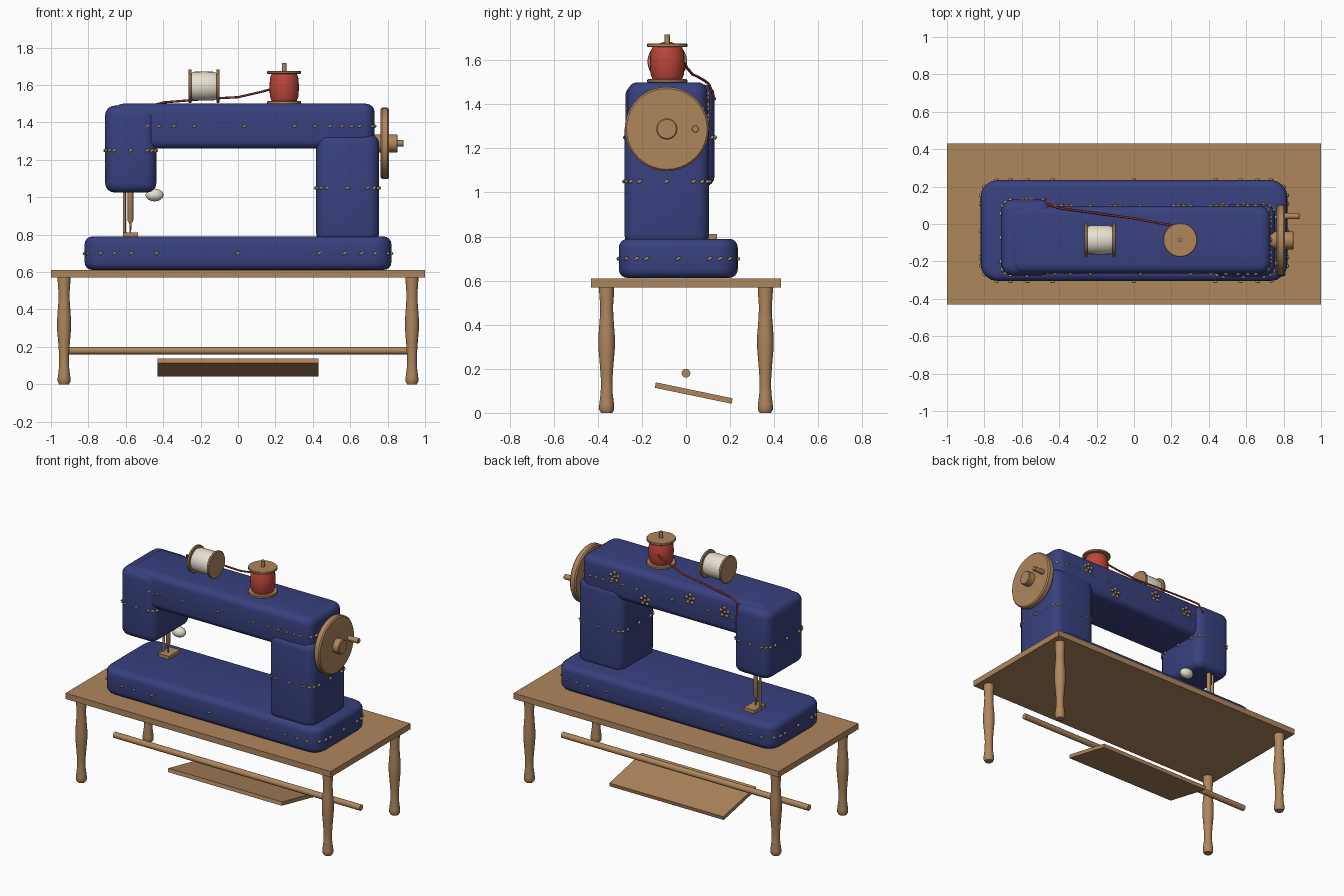
import bpy, bmesh, math
from mathutils import Vector, Matrix
from mathutils.bvhtree import BVHTree

if "Cube" in bpy.data.objects:
    bpy.data.objects.remove(bpy.data.objects["Cube"])


def material(name, r, g, b):
    m = bpy.data.materials.new(name)
    m.diffuse_color = (r, g, b, 1)
    m.use_nodes = True
    m.node_tree.nodes["Principled BSDF"].inputs["Base Color"].default_value = m.diffuse_color
    return m


WOOD = material("wood", 0.43, 0.24, 0.108)
NAVY = material("navy cloth", 0.04, 0.052, 0.21)
RED = material("red thread", 0.5, 0.06, 0.042)
DARK_RED = material("dark red thread", 0.25, 0.03, 0.025)
CREAM = material("cream", 0.8, 0.75, 0.63)
STITCH = material("stitch tan", 0.48, 0.34, 0.17)


def finish(bm, name, mat, angle=40):
    me = bpy.data.meshes.new(name)
    bmesh.ops.recalc_face_normals(bm, faces=bm.faces)
    bm.to_mesh(me)
    bm.free()
    me.materials.append(mat)
    ob = bpy.data.objects.new(name, me)
    bpy.context.collection.objects.link(ob)
    bpy.ops.object.select_all(action='DESELECT')
    ob.select_set(True)
    bpy.context.view_layer.objects.active = ob
    bpy.ops.object.shade_smooth_by_angle(angle=math.radians(angle))
    return ob


def box_bm(lo, hi):
    lo, hi = Vector(lo), Vector(hi)
    bm = bmesh.new()
    bmesh.ops.create_cube(bm, size=1, matrix=Matrix.Translation((lo + hi) / 2)
                          @ Matrix.Diagonal((*(hi - lo), 1)))
    return bm


def lathe(name, mat, profile, loc, axis='Z', segs=28):
    """Closed turned shape from (radius, height) points."""
    bm = bmesh.new()
    rings = [[bm.verts.new((r * math.cos(math.tau * i / segs), r * math.sin(math.tau * i / segs), h))
              for i in range(segs)] for r, h in profile]
    for a, b in zip(rings, rings[1:]):
        for i in range(segs):
            j = (i + 1) % segs
            bm.faces.new((a[i], a[j], b[j], b[i]))
    bm.faces.new(rings[0])
    bm.faces.new(rings[-1])
    rot = Matrix.Rotation(math.pi / 2, 4, 'Y') if axis == 'X' else Matrix()
    bm.transform(Matrix.Translation(loc) @ rot)
    return finish(bm, name, mat)


def disc(r, h, b=0.005):
    return [(r - b, 0), (r, b), (r, h - b), (r - b, h)]


def add_bead(bm, pos, n, along, size):
    n = n.normalized()
    t = (along - n * along.dot(n)).normalized()
    rot = Matrix((t, n.cross(t), n)).transposed().to_4x4()
    bmesh.ops.create_icosphere(bm, subdivisions=1, radius=1,
                               matrix=Matrix.Translation(pos) @ rot @ Matrix.Diagonal((*size, 1)))


def padded_block(name, lo, hi, corner, rim, stitch_z, count, p=0.4):
    """Soft rounded block with a ring of slanted stitches around it."""
    bm = box_bm(lo, hi)
    up = [e for e in bm.edges if abs(e.verts[0].co.z - e.verts[1].co.z) > 0.01]
    bmesh.ops.bevel(bm, geom=up, offset=corner, segments=4, profile=0.5, affect='EDGES')
    rims = [e for e in bm.edges if e.calc_face_angle(0) > 1.2
            and abs(e.verts[0].co.z - e.verts[1].co.z) < 0.001]
    bmesh.ops.bevel(bm, geom=rims, offset=rim, segments=4, profile=0.5, affect='EDGES')
    bmesh.ops.recalc_face_normals(bm, faces=bm.faces)
    tree = BVHTree.FromBMesh(bm)
    finish(bm, name, NAVY, 60)
    c, h = (Vector(lo) + Vector(hi)) / 2, (Vector(hi) - Vector(lo)) / 2
    sb = bmesh.new()
    for i in range(count):
        a = math.tau * i / count
        x, y = [math.copysign(abs(v) ** p, v) if abs(v) > 1e-6 else 0 for v in (math.cos(a), math.sin(a))]
        pos, n, _, _ = tree.find_nearest(Vector((c.x + x * h.x * 1.02, c.y + y * h.y * 1.02, stitch_z)))
        z = Vector((0, 0, 1))
        add_bead(sb, pos + n * 0.003, n, z.cross(n) + z * 0.6, (0.015, 0.007, 0.008))
    finish(sb, name + "_stitches", STITCH, 60)


# Table, turned legs, stretcher and tilted pedal
finish(box_bm((-1, -0.43, 0.57), (1, 0.43, 0.61)), "table_top", WOOD)
LEG = [(0.026, 0), (0.034, 0.015), (0.034, 0.035), (0.027, 0.09), (0.026, 0.15), (0.031, 0.22),
       (0.037, 0.29), (0.037, 0.35), (0.031, 0.43), (0.029, 0.48), (0.034, 0.55), (0.034, 0.575)]
for x in (-0.93, 0.93):
    for y in (-0.36, 0.36):
        lathe("table_leg", WOOD, LEG, (x, y, 0), segs=20)
lathe("stretcher_bar", WOOD, [(0.02, -0.93), (0.02, 0.93)], (0, 0, 0.18), 'X', 16)
pedal = box_bm((-0.43, -0.178, -0.0125), (0.43, 0.178, 0.0125))
pedal.transform(Matrix.Translation((0, 0.035, 0.09)) @ Matrix.Rotation(-0.205, 4, 'X'))
finish(pedal, "foot_pedal", WOOD)

# Padded machine body
padded_block("machine_base", (-0.82, -0.305, 0.612), (0.82, 0.235, 0.79), 0.09, 0.04, 0.70, 32)
padded_block("machine_column", (0.417, -0.28, 0.76), (0.755, 0.105, 1.335), 0.06, 0.05, 1.05, 20)
padded_block("machine_arm", (-0.66, -0.265, 1.26), (0.73, 0.097, 1.50), 0.06, 0.045, 1.38, 44, 0.5)
padded_block("machine_head", (-0.71, -0.275, 1.025), (-0.437, 0.13, 1.49), 0.06, 0.05, 1.25, 20)

# Beaded flowers on the back of the arm
bm = bmesh.new()
back, xdir = Vector((0, 1, 0)), Vector((1, 0, 0))
for fx, fz in ((0.47, 1.42), (0.24, 1.32), (-0.1, 1.42), (-0.36, 1.40)):
    centre = Vector((fx, 0.099, fz))
    add_bead(bm, centre, back, xdir, (0.011, 0.011, 0.009))
    for k in range(5):
        a = math.tau * k / 5 + math.pi / 2
        d = Vector((math.cos(a), 0, math.sin(a)))
        add_bead(bm, centre + d * 0.028, back, d, (0.014, 0.012, 0.009))
finish(bm, "back_flowers", WOOD, 60)

# Needle, presser bar and foot
lathe("needle", WOOD, [(0.003, 0.80), (0.006, 0.86), (0.015, 0.875), (0.015, 1.05)],
      (-0.575, 0.07, 0), segs=14)
lathe("presser_bar", WOOD, [(0.008, 0.80), (0.008, 1.05)], (-0.608, 0.07, 0), segs=12)
finish(box_bm((-0.615, 0.02, 0.79), (-0.535, 0.14, 0.812)), "presser_foot", WOOD)

# Small lamp bulb beside the head
bm = bmesh.new()
bmesh.ops.create_uvsphere(bm, u_segments=20, v_segments=12, radius=1,
                          matrix=Matrix.Translation((-0.446, 0, 1.012)) @ Matrix.Diagonal((0.048, 0.036, 0.034, 1)))
finish(bm, "lamp_bulb", CREAM, 60)

# Hand wheel with hub and crank pin
lathe("hand_wheel", WOOD, disc(0.191, 0.045, 0.008), (0.763, -0.087, 1.288), 'X', 40)
lathe("wheel_hub", WOOD, disc(0.048, 0.13), (0.724, -0.087, 1.288), 'X')
lathe("crank_pin", WOOD, disc(0.017, 0.082, 0.003), (0.803, 0.042, 1.288), 'X', 14)

# Lying cream spool
for x in (-0.265, -0.115):
    lathe("cream_spool_flange", WOOD, disc(0.09, 0.016, 0.003), (x, -0.085, 1.594), 'X')
lathe("cream_thread", CREAM, [(0.07, 0), (0.077, 0.02), (0.078, 0.07), (0.077, 0.12), (0.07, 0.14)],
      (-0.252, -0.085, 1.594), 'X')

# Standing red spool on its peg
for z in (1.498, 1.66):
    lathe("red_spool_flange", WOOD, disc(0.091, 0.016, 0.003), (0.247, -0.085, z))
lathe("red_thread", RED, [(0.066, 0), (0.076, 0.025), (0.079, 0.075), (0.076, 0.125), (0.066, 0.15)],
      (0.247, -0.085, 1.512))
lathe("spool_peg", WOOD, [(0.012, 1.49), (0.012, 1.717)], (0.247, -0.085, 0), segs=12)

# Loose thread running from the red spool to the head
cu = bpy.data.curves.new("loose_thread", 'CURVE')
cu.dimensions = '3D'
cu.bevel_depth = 0.006
cu.bevel_resolution = 2
cu.use_fill_caps = True
path = [(0.22, -0.01, 1.59), (0.13, 0.005, 1.565), (0, 0.03, 1.535), (-0.15, 0.05, 1.527),
        (-0.40, 0.085, 1.507), (-0.46, 0.105, 1.49), (-0.475, 0.132, 1.42)]
sp = cu.splines.new('POLY')
sp.points.add(len(path) - 1)
for pt, co in zip(sp.points, path):
    pt.co = (*co, 1)
cu.materials.append(DARK_RED)
bpy.context.collection.objects.link(bpy.data.objects.new("loose_thread", cu))
